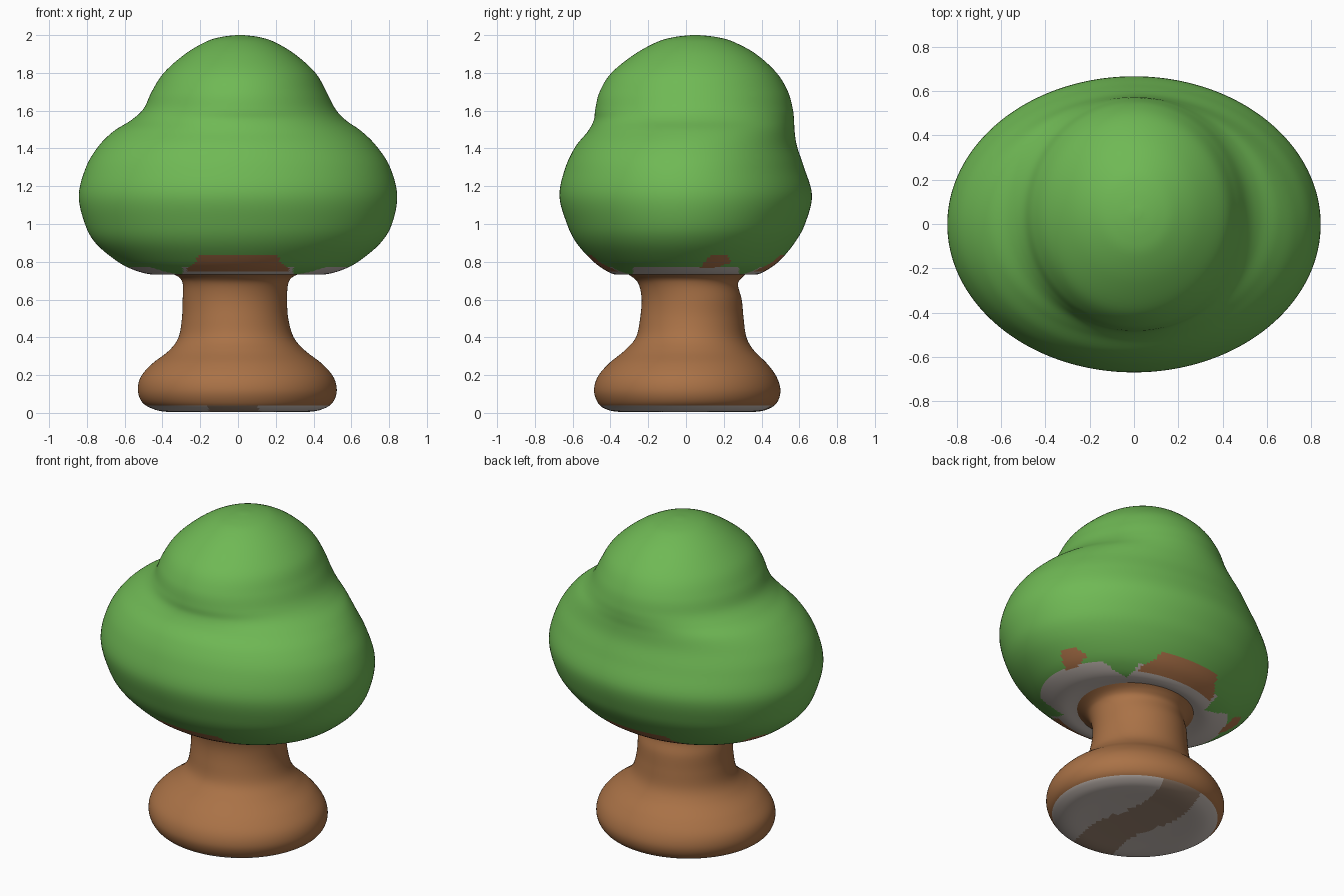
import bpy, math


def material(name, rgb):
    m = bpy.data.materials.new(name)
    m.diffuse_color = (*rgb, 1)
    return m


LEAF = material("leaf green", (0.16, 0.485, 0.09))
BARK = material("bark brown", (0.40, 0.168, 0.062))
RUST = material("reddish brown", (0.44, 0.18, 0.07))
GREY = material("underside grey", (0.60, 0.53, 0.49))
DARK = material("dark brown", (0.36, 0.25, 0.18))


def smooth_profile(rows, steps):
    """Catmull-Rom interpolation between profile rows."""
    out = []
    for i in range(len(rows) - 1):
        a, b, c, d = (rows[min(max(i + k, 0), len(rows) - 1)] for k in (-1, 0, 1, 2))
        for s in range(steps):
            t = s / steps
            out.append([0.5 * (2 * q + (r - p) * t + (2 * p - 5 * q + 4 * r - u) * t * t
                               + (3 * q - p - 3 * r + u) * t ** 3)
                        for p, q, r, u in zip(a, b, c, d)])
    return out + [list(rows[-1])]


def loft(name, rows, mats, rule, seg=200, steps=6):
    """Stack elliptical rings; each row is z, xmin, xmax, ymin, ymax."""
    rings = smooth_profile(rows, steps)
    verts, faces = [], []
    for z, x0, x1, y0, y1 in rings:
        for j in range(seg):
            a = 2 * math.pi * j / seg
            verts.append(((x0 + x1) / 2 + (x1 - x0) / 2 * math.cos(a),
                          (y0 + y1) / 2 + (y1 - y0) / 2 * math.sin(a), max(z, 0)))
    for i in range(len(rings) - 1):
        for j in range(seg):
            k = (j + 1) % seg
            faces.append((i * seg + j, i * seg + k, (i + 1) * seg + k, (i + 1) * seg + j))
    faces.append(tuple(reversed(range(seg))))
    faces.append(tuple(range((len(rings) - 1) * seg, len(rings) * seg)))
    mesh = bpy.data.meshes.new(name)
    mesh.from_pydata(verts, [], faces)
    for m in mats:
        mesh.materials.append(m)
    for p in mesh.polygons:
        p.use_smooth = True
        p.material_index = rule(p.center, p.normal)
    ob = bpy.data.objects.new(name, mesh)
    bpy.context.collection.objects.link(ob)
    return ob


# Trunk with a swollen foot
trunk_rows = [
    (0.012, -0.02, 0.02, -0.02, 0.02),
    (0.010, -0.22, 0.22, -0.22, 0.22),
    (0.006, -0.38, 0.38, -0.36, 0.37),
    (0.025, -0.46, 0.46, -0.435, 0.445),
    (0.06, -0.51, 0.505, -0.47, 0.485),
    (0.12, -0.53, 0.523, -0.487, 0.50),
    (0.19, -0.515, 0.505, -0.468, 0.48),
    (0.26, -0.455, 0.445, -0.41, 0.43),
    (0.33, -0.365, 0.355, -0.325, 0.36),
    (0.40, -0.315, 0.295, -0.265, 0.32),
    (0.50, -0.297, 0.266, -0.243, 0.305),
    (0.60, -0.293, 0.26, -0.235, 0.295),
    (0.68, -0.292, 0.265, -0.25, 0.275),
    (0.72, -0.315, 0.29, -0.285, 0.30),
    (0.75, -0.38, 0.36, -0.34, 0.34),
]


def trunk_rule(c, n):
    if c.z < 0.04 and n.z < -0.55:
        # Darker band across the grey sole
        wobble = 0.03 * math.sin(9 * c.y)
        return 2 if abs(c.x + 0.01 + wobble) < 0.135 else 1
    return 0


loft("trunk", trunk_rows, [BARK, GREY, DARK], trunk_rule)

# Leafy crown: wide lower mass with a rounded dome on top
crown_rows = [
    (0.75, -0.20, 0.20, -0.20, 0.20),
    (0.742, -0.33, 0.33, -0.30, 0.30),
    (0.732, -0.45, 0.45, -0.37, 0.37),
    (0.76, -0.56, 0.56, -0.435, 0.435),
    (0.81, -0.65, 0.65, -0.50, 0.50),
    (0.90, -0.755, 0.755, -0.58, 0.575),
    (1.00, -0.81, 0.815, -0.63, 0.63),
    (1.15, -0.843, 0.843, -0.67, 0.667),
    (1.30, -0.805, 0.805, -0.638, 0.625),
    (1.41, -0.74, 0.735, -0.585, 0.588),
    (1.49, -0.66, 0.655, -0.52, 0.575),
    (1.55, -0.565, 0.57, -0.488, 0.572),
    (1.61, -0.50, 0.515, -0.48, 0.565),
    (1.70, -0.457, 0.468, -0.457, 0.54),
    (1.80, -0.393, 0.41, -0.395, 0.48),
    (1.90, -0.28, 0.30, -0.27, 0.37),
    (1.965, -0.17, 0.19, -0.15, 0.25),
    (1.99, -0.09, 0.11, -0.06, 0.16),
    (2.00, -0.01, 0.03, 0.03, 0.07),
]


def crown_rule(c, n):
    if n.z > 0 or c.z > 0.835:
        return 0
    # Tapering brown patches at front, back and sides
    rise = c.z - 0.75
    if abs(c.y) > 0.36 and rise > 0.0 and abs(c.x) < 0.28 - rise:
        return 2
    if abs(c.x) > 0.55 and rise > 0.015 and abs(c.y - 0.17) < 0.11 - 0.8 * rise:
        return 2
    # Green lobes reach lower at the four diagonals
    if abs(c.x) > 0.29 and abs(c.y) > 0.28:
        return 0
    return 1 if c.z < 0.775 else 0


loft("leafy_crown", crown_rows, [LEAF, GREY, RUST], crown_rule)
